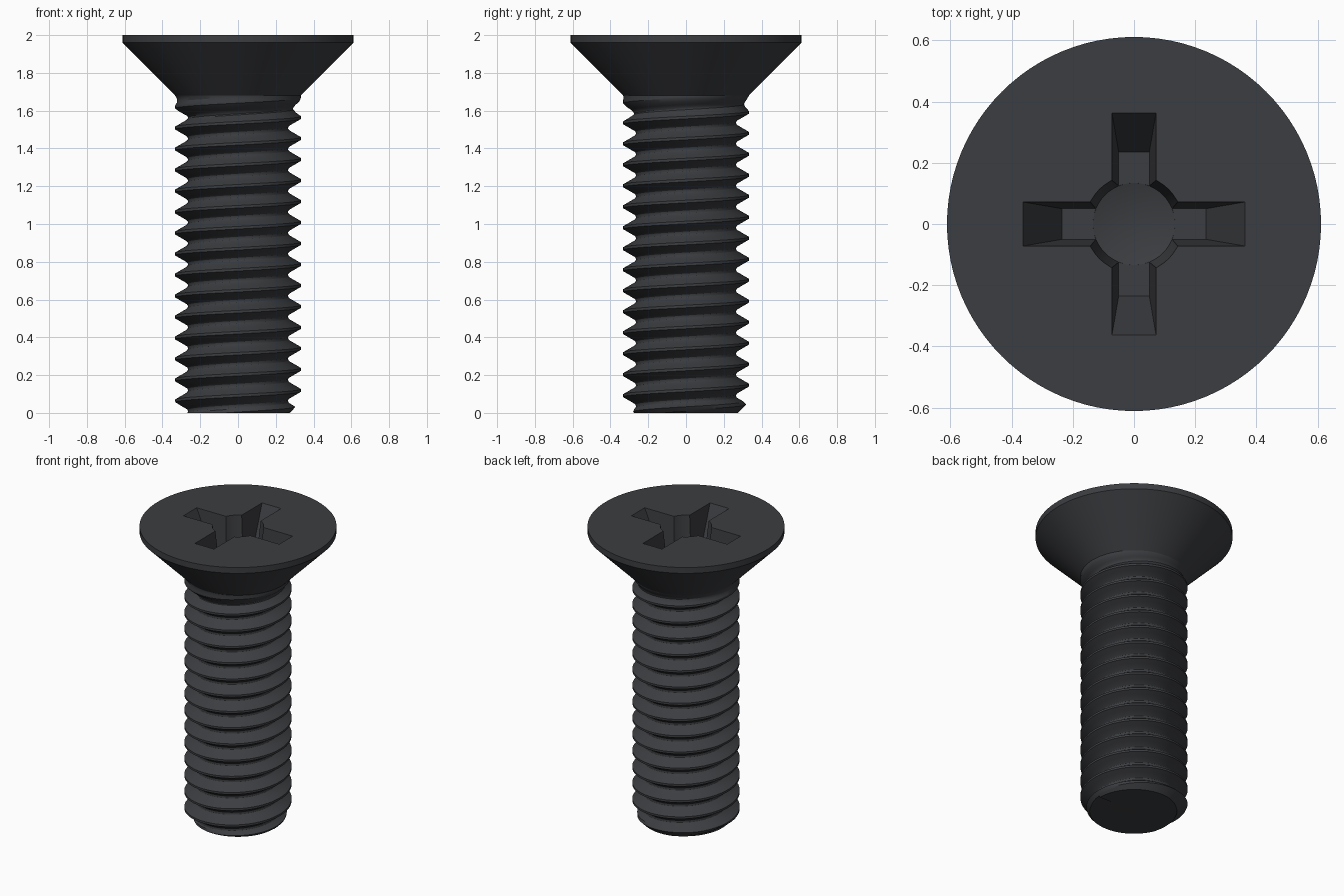
import bpy, bmesh, math

if "Cube" in bpy.data.objects:
    bpy.data.objects.remove(bpy.data.objects["Cube"])

PITCH, R, NECK = 1 / 9, 0.333, 1.68
SEG = 96

mat = bpy.data.materials.new("black_steel")
mat.diffuse_color = (0.045, 0.047, 0.052, 1)
mat.use_nodes = True
mat.node_tree.nodes["Principled BSDF"].inputs["Base Color"].default_value = mat.diffuse_color


def make(name, bm):
    bmesh.ops.remove_doubles(bm, verts=bm.verts, dist=1e-5)
    bmesh.ops.recalc_face_normals(bm, faces=bm.faces)
    me = bpy.data.meshes.new(name)
    bm.to_mesh(me)
    bm.free()
    me.materials.append(mat)
    ob = bpy.data.objects.new(name, me)
    bpy.context.collection.objects.link(ob)
    return ob


def lathe(name, profile, seg=SEG):
    bm = bmesh.new()
    vs = [bm.verts.new((r, 0, z)) for r, z in profile]
    edges = [bm.edges.new(p) for p in zip(vs, vs[1:])]
    bmesh.ops.spin(bm, geom=vs + edges, cent=(0, 0, 0), axis=(0, 0, 1),
                   angle=2 * math.pi, steps=seg)
    return make(name, bm)


def activate(ob):
    bpy.ops.object.select_all(action='DESELECT')
    ob.select_set(True)
    bpy.context.view_layer.objects.active = ob


# Thread cross-section: distance from crest (in pitches) and groove depth
PROFILE = [(0, 0), (.0625, 0), (.22, .0302), (.375, .060), (.43, .066), (.5, .068)]


def radius(turn, z):
    u = ((z - 0.008) / PITCH - turn) % 1
    u = min(u, 1 - u)
    depth = PROFILE[-1][1]
    for (a, da), (b, db) in zip(PROFILE, PROFILE[1:]):
        if u <= b:
            depth = da + (db - da) * (u - a) / (b - a)
            break
    depth *= max(0, min(1, (NECK - z) / 0.11))     # run-out below the head
    return min(R - depth, 0.275 + z)               # chamfered tip


# Threaded shank: grid of rows that follow the helix, clipped at both ends
rows = []
for k in range(-1, 17):
    rows += [k + u for u, _ in PROFILE] + [k + 1 - u for u, _ in PROFILE[-2:0:-1]]
bm = bmesh.new()
cols = []
for i in range(SEG + 1):
    turn = i / SEG
    a = 2 * math.pi * turn
    col = [bm.verts.new((0, 0, 0))]
    for t in rows:
        z = max(0, min(NECK, 0.008 + PITCH * (t + turn)))
        r = radius(turn, z)
        col.append(bm.verts.new((r * math.cos(a), r * math.sin(a), z)))
    cols.append(col)
for c, d in zip(cols, cols[1:]):
    for j in range(len(c) - 1):
        bm.faces.new((c[j], d[j], d[j + 1], c[j + 1]))
shank = make("threaded_shank", bm)

# Countersunk head
head = lathe("countersunk_head",
             [(0, NECK), (R, NECK), (.611, 1.96), (.611, 2), (0, 2)])

# Cross recess cutters: two tapered arms and a tapered centre with conical floor
FLOOR, TOP = 1.74, 2.02
k = (TOP - FLOOR) / (2 - FLOOR)
top_l, top_w = .235 + .128 * k, .05 + .022 * k


def arm(name, swap):
    bm = bmesh.new()
    for lx, wy, z in ((.235, .05, FLOOR), (top_l, top_w, TOP)):
        if swap:
            lx, wy = wy, lx
        for sx, sy in ((1, 1), (-1, 1), (-1, -1), (1, -1)):
            bm.verts.new((sx * lx, sy * wy, z))
    bmesh.ops.convex_hull(bm, input=bm.verts)
    bmesh.ops.dissolve_limit(bm, angle_limit=0.01, verts=bm.verts, edges=bm.edges)
    return make(name, bm)


cutters = [arm("recess_arm_x", False), arm("recess_arm_y", True),
           lathe("recess_centre", [(0, 1.70), (.134, FLOOR - .001),
                                   (.134 + .026 * k, TOP)], 48)]
activate(head)
for c in cutters:
    m = head.modifiers.new("recess", 'BOOLEAN')
    m.operation, m.solver, m.object = 'DIFFERENCE', 'EXACT', c
    if c.name == "recess_centre":       # close the cutter's open top
        b = bmesh.new()
        b.from_mesh(c.data)
        bmesh.ops.holes_fill(b, edges=[e for e in b.edges if e.is_boundary])
        bmesh.ops.recalc_face_normals(b, faces=b.faces)
        b.to_mesh(c.data)
        b.free()
    c.hide_render = True
    bpy.ops.object.modifier_apply(modifier=m.name)
for c in cutters:
    bpy.data.objects.remove(c)

for ob in (shank, head):
    activate(ob)
    bpy.ops.object.shade_smooth_by_angle(angle=math.radians(30))
